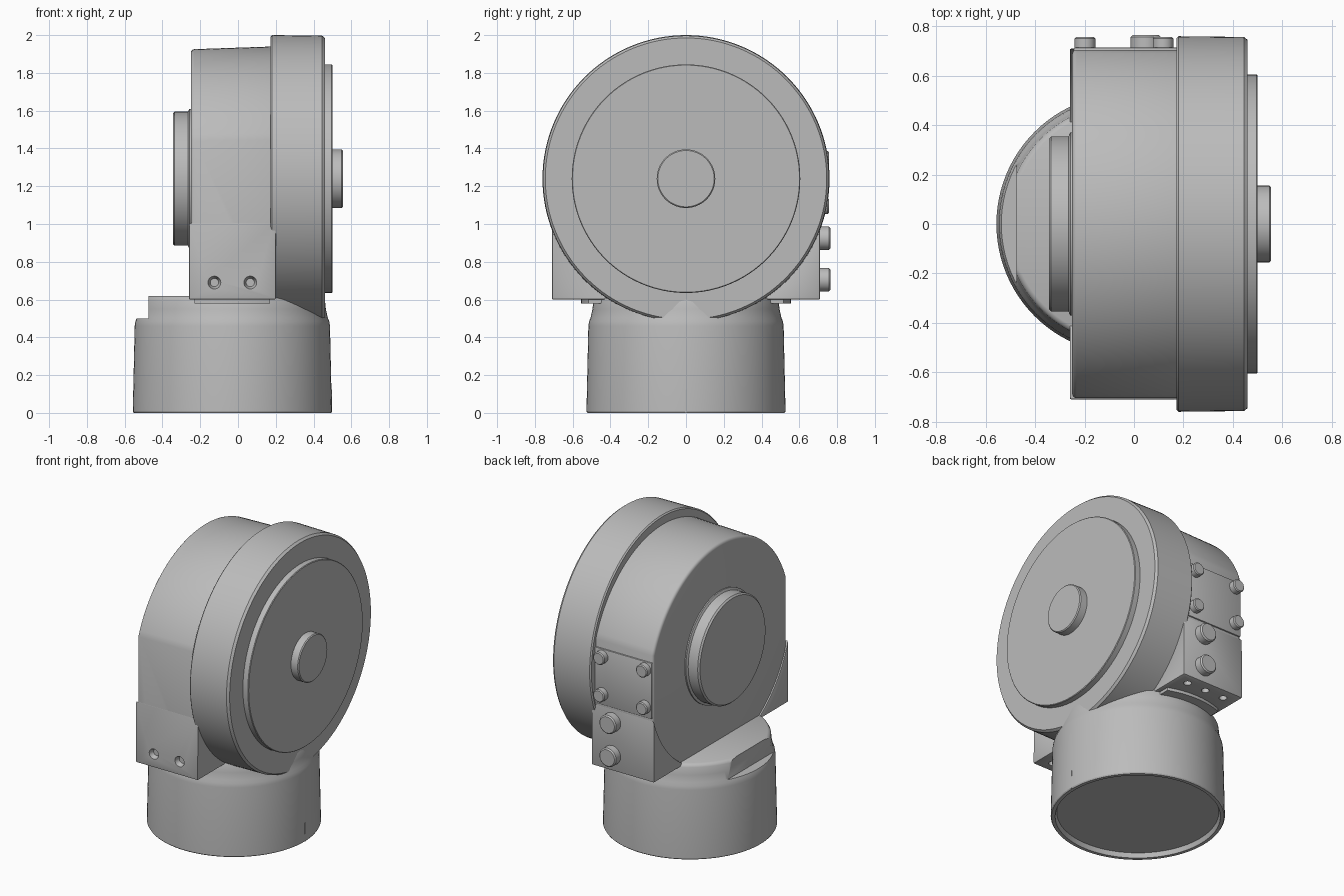
import bpy, bmesh
from math import sin, cos, radians, pi, asin
from mathutils import Matrix, Vector

default = bpy.data.objects.get("Cube")
if default:
    bpy.data.objects.remove(default, do_unlink=True)

grey = bpy.data.materials.new("machined grey")
grey.use_nodes = True
grey.diffuse_color = (0.5, 0.5, 0.5, 1)
grey.node_tree.nodes["Principled BSDF"].inputs["Base Color"].default_value = (0.5, 0.5, 0.5, 1)

AXIS_Z = 1.24                      # height of the horizontal wheel axis
BASE_X = -0.03                     # centre of the round base
TURN = {"x": Matrix.Rotation(pi / 2, 4, "Y"),
        "y": Matrix.Rotation(-pi / 2, 4, "X"),
        "z": Matrix.Identity(4)}


def make(name, bm):
    bmesh.ops.recalc_face_normals(bm, faces=bm.faces)
    mesh = bpy.data.meshes.new(name)
    bm.to_mesh(mesh)
    bm.free()
    obj = bpy.data.objects.new(name, mesh)
    mesh.materials.append(grey)
    bpy.context.collection.objects.link(obj)
    return obj


def lathe(name, profile, axis, centre, sides=96):
    """Closed solid turned from (radius, distance along axis) points."""
    bm = bmesh.new()
    rings = [[bm.verts.new((r * cos(2 * pi * i / sides), r * sin(2 * pi * i / sides), h))
              for i in range(sides)] for r, h in profile]
    for low, high in zip(rings, rings[1:]):
        for i in range(sides):
            j = (i + 1) % sides
            bm.faces.new((low[i], low[j], high[j], high[i]))
    bm.faces.new(rings[0][::-1])
    bm.faces.new(rings[-1])
    bm.transform(Matrix.Translation(centre) @ TURN[axis])
    return make(name, bm)


def disc(name, r, start, end, axis, centre, edge=0.006, sides=96):
    return lathe(name, [(r, start), (r, end - edge), (r - edge, end)], axis, centre, sides)


def prism(name, outline, x0, x1):
    """Extrude a (y, z) outline along x."""
    bm = bmesh.new()
    face = bm.faces.new([bm.verts.new((x0, y, z)) for y, z in outline])
    out = bmesh.ops.extrude_face_region(bm, geom=[face])["geom"]
    bmesh.ops.translate(bm, verts=[v for v in out if isinstance(v, bmesh.types.BMVert)],
                        vec=(x1 - x0, 0, 0))
    return make(name, bm)


def box(name, low, high):
    (x0, y0, z0), (x1, y1, z1) = low, high
    return prism(name, [(y0, z0), (y1, z0), (y1, z1), (y0, z1)], x0, x1)


def bevel(obj, width, segments=2):
    mod = obj.modifiers.new("rounded edges", "BEVEL")
    mod.width, mod.segments = width, segments
    mod.limit_method, mod.angle_limit = "ANGLE", radians(40)


def boolean(obj, cutter, operation="DIFFERENCE"):
    mod = obj.modifiers.new("cut", "BOOLEAN")
    mod.object, mod.operation, mod.solver = cutter, operation, "EXACT"
    cutter.hide_render = True
    cutters.append(cutter)


cutters = []

# Round base with a recessed underside and a flat on its shoulder
base = lathe("base", [(0.49, 0.03), (0.5, 0), (0.522, 0), (0.527, 0.008), (0.517, 0.46),
                      (0.513, 0.485), (0.505, 0.505), (0.495, 0.55), (0.49, 0.6),
                      (0.482, 0.613), (0.468, 0.62)], "z", (BASE_X, 0, 0))
boolean(base, box("shoulder_cutter", (-0.8, -0.6, 0.5), (-0.475, 0.6, 0.8)))
box("base_seam", (0.47, -0.004, 0.002), (0.498, 0.004, 0.125))

# Clamp flange under the corner blocks
flange = disc("clamp_flange", 0.555, 0.58, 0.61, "z", (BASE_X, 0, 0))
boolean(flange, box("flange_limit", (-0.23, -0.8, 0.5), (0.17, 0.8, 0.8)), "INTERSECT")

# Arched housing, drafted slightly towards its outer face
ARCH_R, ARCH_Z, HALF = 0.75, 1.19, 0.705
limit = asin(HALF / ARCH_R)
arch = [(ARCH_R * sin(a), ARCH_Z + ARCH_R * cos(a))
        for a in [limit * (1 - i / 24) for i in range(49)]]
housing = prism("housing", [(-HALF, 0.605), (HALF, 0.605)] + arch, -0.25, 0.19)
for v in housing.data.vertices:
    if v.co.x < 0 and v.co.z > ARCH_Z:
        v.co.z -= 0.015 * (v.co.z - ARCH_Z) / ARCH_R
bevel(housing, 0.018, 3)

# Corner blocks with curved inner edges and bolt holes
for side, label in ((-1, "front"), (1, "back")):
    curve = [(side * 0.745 * cos(radians(a)), AXIS_Z - 0.745 * sin(radians(a)))
             for a in range(18, 60, 3)]
    block = prism(label + "_block", [(side * 0.71, 0.6)] + curve + [(side * 0.38, 0.6)],
                  -0.26, 0.2)
    bevel(block, 0.008)
    for x in (-0.17, -0.03, 0.11):
        boolean(block, disc("hole_cutter", 0.024, 0.55, 0.64, "z", (x, side * 0.635, 0), sides=24))
    if side < 0:
        for x in (-0.125, 0.065):
            boolean(block, lathe("hole_cutter", [(0.036, -0.73), (0.034, -0.708), (0.022, -0.68)],
                                 "y", (x, 0, 0.69), 24))
            boolean(housing, disc("hole_cutter", 0.034, -0.73, -0.68, "y", (x, 0, 0.69), sides=24))
    for x in (-0.17, -0.03, 0.11):
        boolean(housing, disc("hole_cutter", 0.024, 0.55, 0.64, "z", (x, side * 0.635, 0), sides=24))

# Large stepped wheel with its hub
hub_line = (0, 0, AXIS_Z)
lathe("wheel", [(0.752, 0.172), (0.76, 0.18), (0.757, 0.445), (0.745, 0.46)], "x", hub_line, 128)
disc("wheel_cover", 0.605, 0.44, 0.5, "x", hub_line, 0.004, 128)
disc("wheel_hub", 0.155, 0.48, 0.555, "x", hub_line)

# Bearing boss on the opposite side
lathe("boss", [(0.345, -0.345), (0.355, -0.335), (0.355, -0.265), (0.37, -0.258), (0.37, -0.2)],
      "x", hub_line)

# Back cover plate and its bolts
bevel(box("back_plate", (-0.245, 0.68, 1.02), (0.18, 0.714, 1.395)), 0.006)
for x in (-0.198, 0.118):
    for z in (1.095, 1.345):
        disc("plate_bolt", 0.042, 0.69, 0.756, "y", (x, 0, z), sides=32)
for z in (0.705, 0.925):
    disc("block_bolt", 0.062, 0.69, 0.764, "y", (0.048, 0, z), 0.008, 40)

# Apply modifiers, remove cutters and shade
bpy.context.view_layer.update()
parts = [o for o in bpy.context.scene.objects
         if o.type == "MESH" and grey.name in o.data.materials and o not in cutters]
bpy.ops.object.select_all(action="DESELECT")
for obj in parts:
    obj.select_set(True)
bpy.context.view_layer.objects.active = parts[0]
bpy.ops.object.convert(target="MESH")
bpy.ops.object.shade_smooth_by_angle(angle=radians(32))
for cutter in cutters:
    bpy.data.objects.remove(cutter, do_unlink=True)
